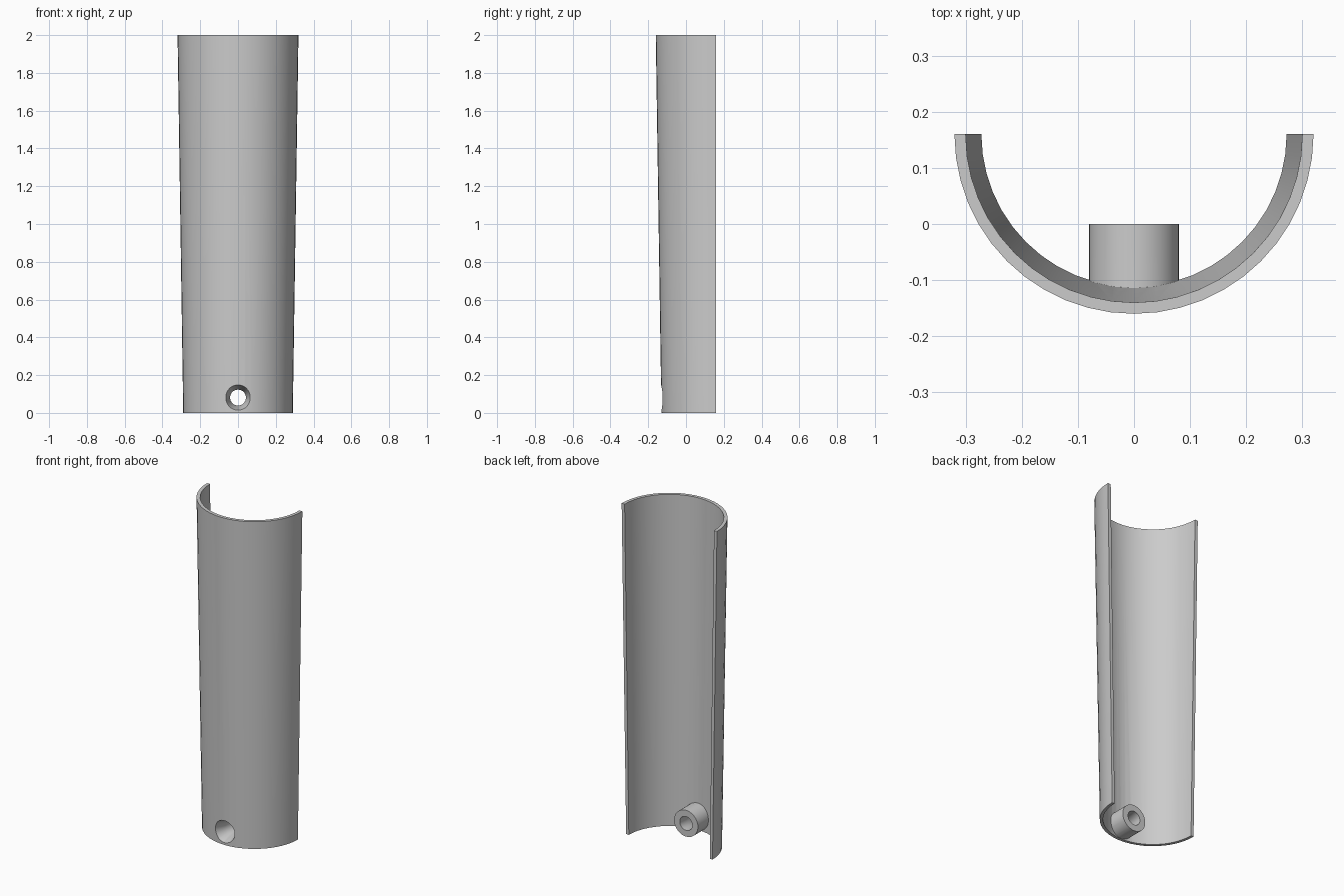
import bpy, math
from mathutils import Matrix, Vector

cube = bpy.data.objects.get("Cube")
if cube:
    bpy.data.objects.remove(cube, do_unlink=True)

HEIGHT = 2.0
AXIS_Y = 0.16          # centre line of the half tube
SEGMENTS = 24
HOLE_Z = 0.081

grey = bpy.data.materials.new("Light grey")
grey.use_nodes = True
colour = (0.6, 0.6, 0.6, 1)
grey.diffuse_color = colour
grey.node_tree.nodes["Principled BSDF"].inputs["Base Color"].default_value = colour


def make_object(name, verts, faces):
    mesh = bpy.data.meshes.new(name)
    mesh.from_pydata(verts, [], faces)
    mesh.materials.append(grey)
    obj = bpy.data.objects.new(name, mesh)
    bpy.context.collection.objects.link(obj)
    return obj


def turned(name, profile, sides=40):
    """Closed solid turned about the y direction; profile is (y, radius)."""
    verts = [(r * math.cos(a), y, HOLE_Z + r * math.sin(a))
             for y, r in profile
             for a in (math.tau * i / sides for i in range(sides))]
    faces = [(k * sides + i, (k + 1) * sides + i,
              (k + 1) * sides + (i + 1) % sides, k * sides + (i + 1) % sides)
             for k in range(len(profile) - 1) for i in range(sides)]
    last = (len(profile) - 1) * sides
    faces.append(tuple(range(sides)))
    faces.append(tuple(last + i for i in reversed(range(sides))))
    return make_object(name, verts, faces)


# Tapered half-tube shell: four corners (radius, height) swept round the front
section = [(0.29, 0), (0.32, HEIGHT), (0.30, HEIGHT), (0.272, 0)]
verts = []
for i in range(SEGMENTS + 1):
    a = math.pi + math.pi * i / SEGMENTS
    verts += [(r * math.cos(a), AXIS_Y + r * math.sin(a), z) for r, z in section]
faces = [(4 * i + k, 4 * i + 4 + k, 4 * i + 4 + (k + 1) % 4, 4 * i + (k + 1) % 4)
         for i in range(SEGMENTS) for k in range(4)]
end = 4 * SEGMENTS
faces += [(0, 1, 2, 3), (end + 3, end + 2, end + 1, end)]
shell = make_object("half_tube_shell", verts, faces)

# Screw boss on the inside, and the countersunk hole through it
boss = turned("screw_boss", [(-0.115, 0.08), (0, 0.08)])
hole = turned("hole_cutter", [(-0.2, 0.067), (-0.13, 0.067), (-0.06, 0.042), (0.1, 0.042)])

for operation, tool in (("UNION", boss), ("DIFFERENCE", hole)):
    mod = shell.modifiers.new(operation.title(), "BOOLEAN")
    mod.operation = operation
    mod.solver = "EXACT"
    mod.object = tool

# Bake the joined part and drop the helpers
bpy.context.view_layer.update()
result = shell.evaluated_get(bpy.context.evaluated_depsgraph_get())
shell.data = bpy.data.meshes.new_from_object(result)
shell.modifiers.clear()
for tool in (boss, hole):
    bpy.data.objects.remove(tool, do_unlink=True)

bpy.ops.object.select_all(action="DESELECT")
shell.select_set(True)
bpy.context.view_layer.objects.active = shell
bpy.ops.object.shade_smooth_by_angle(angle=math.radians(30))
